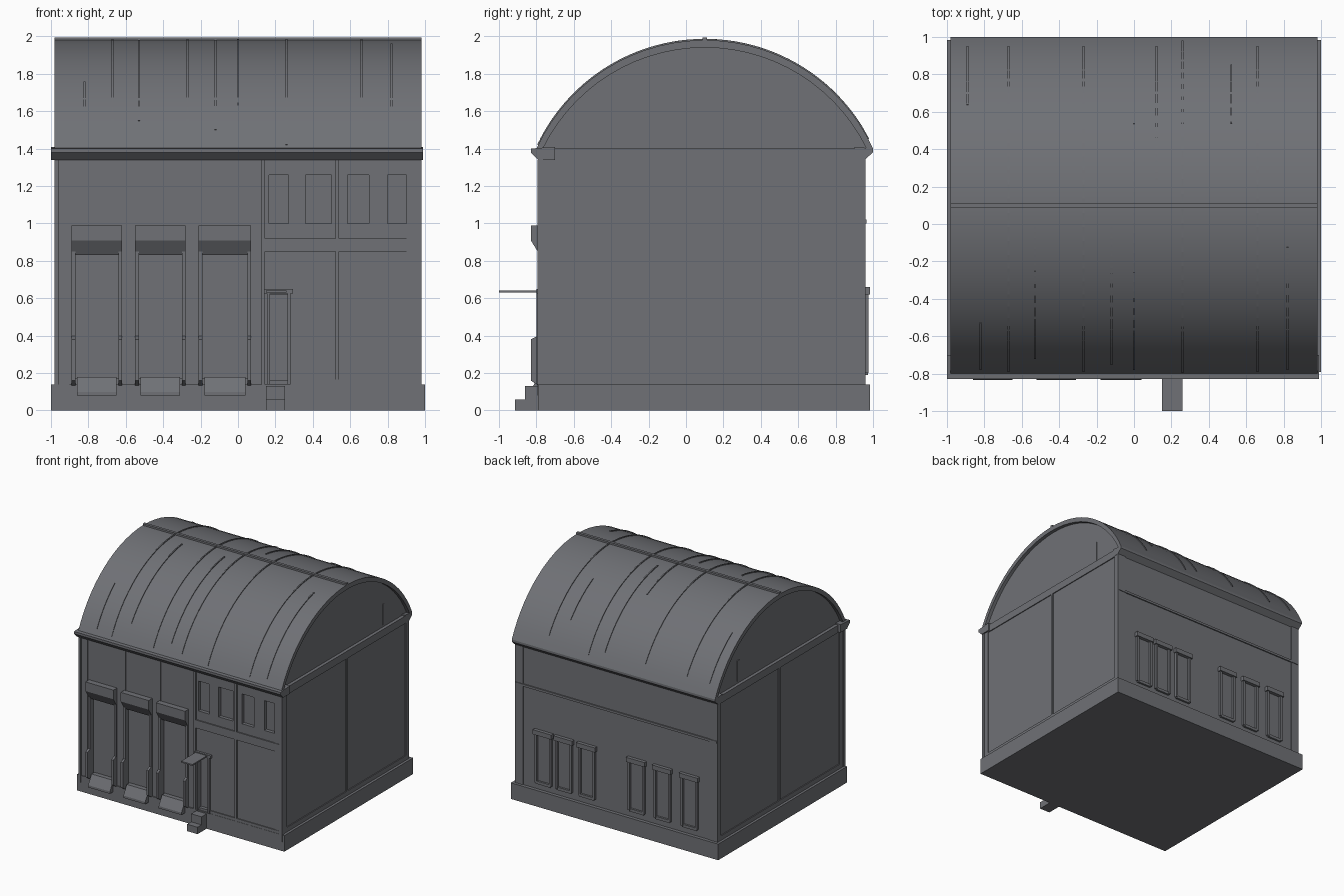
import bpy, bmesh, math
from mathutils import Vector

if "Cube" in bpy.data.objects:
    bpy.data.objects.remove(bpy.data.objects["Cube"])

grey = bpy.data.materials.new("slate_grey")
grey.use_nodes = True
COLOUR = (0.16, 0.165, 0.18, 1)
grey.diffuse_color = COLOUR
grey.node_tree.nodes["Principled BSDF"].inputs["Base Color"].default_value = COLOUR


def finish(name, bm):
    bmesh.ops.recalc_face_normals(bm, faces=bm.faces)
    mesh = bpy.data.meshes.new(name)
    bm.to_mesh(mesh)
    bm.free()
    mesh.materials.append(grey)
    ob = bpy.data.objects.new(name, mesh)
    bpy.context.collection.objects.link(ob)
    return ob


def box(name, x0, x1, y0, y1, z0, z1):
    bm = bmesh.new()
    bmesh.ops.create_cube(bm, size=1)
    for v in bm.verts:
        v.co = Vector(((x0 + x1) / 2 + v.co.x * (x1 - x0),
                       (y0 + y1) / 2 + v.co.y * (y1 - y0),
                       (z0 + z1) / 2 + v.co.z * (z1 - z0)))
    return finish(name, bm)


def extrude_x(name, outline, x0, x1):
    """Solid with a (y, z) outline running from x0 to x1."""
    bm = bmesh.new()
    face = bm.faces.new([bm.verts.new((x0, y, z)) for y, z in outline])
    out = bmesh.ops.extrude_face_region(bm, geom=[face])
    bmesh.ops.translate(bm, vec=(x1 - x0, 0, 0),
                        verts=[g for g in out["geom"] if isinstance(g, bmesh.types.BMVert)])
    return finish(name, bm)


def arc(half, rise, a=-1.0, b=1.0, steps=28):
    """Points along the barrel vault, between fractions a and b of its span."""
    pts = []
    for i in range(steps + 1):
        t = a + (b - a) * i / steps
        radius = (half * half + rise * rise) / (2 * rise)
        t_max = math.asin(half / radius)
        ang = t * t_max
        pts.append((RIDGE_Y + radius * math.sin(ang),
                    EAVE_Z + rise - radius + radius * math.cos(ang)))
    return pts


RIDGE_Y, EAVE_Z = 0.10, 1.40
FRONT, BACK, SIDE = -0.78, 0.955, 0.97

# Plinth and wall body
box("plinth", -1, 1, -0.79, 0.985, 0, 0.14)
walls = box("walls", -SIDE, SIDE, FRONT, BACK, 0.12, 1.38)

# Openings cut into the front wall
BAYS = [(-0.89, -0.62), (-0.55, -0.28), (-0.21, 0.07)]
WINDOWS = [(0.165, 0.27), (0.36, 0.50), (0.585, 0.70), (0.80, 0.925)]
cuts = [(a + 0.02, b - 0.02, 0.17, 0.90, 0.03) for a, b in BAYS]
cuts += [(a, b, 1.0, 1.26, 0.03) for a, b in WINDOWS]
cuts += [(0.17, 0.265, 0.16, 0.62, 0.03)]
for x0, x1, z0, z1, depth in cuts:
    cutter = box("cutter", x0, x1, FRONT - 0.1, FRONT + depth, z0, z1)
    cutter.hide_render = True
    mod = walls.modifiers.new("opening", "BOOLEAN")
    mod.operation, mod.solver, mod.object = "DIFFERENCE", "EXACT", cutter
    bpy.context.view_layer.objects.active = walls
    bpy.ops.object.modifier_apply(modifier=mod.name)
    bpy.data.objects.remove(cutter)

# Vaulted roof shell, gables and ridge strip
roof = extrude_x("roof", arc(0.90, 0.58) + arc(0.865, 0.54)[::-1], -0.98, 0.98)
extrude_x("gables", arc(0.88, 0.56), -0.95, 0.95)
box("ridge_strip", -0.98, 0.98, RIDGE_Y - 0.012, RIDGE_Y + 0.012, 1.96, 1.995)

# Raised seams across the roof: x, start and end fraction of the span
for x, a, b in [(-0.89, 0.5, 0.9), (-0.82, -0.95, -0.6), (-0.67, -0.97, 0.9),
                (-0.53, -0.85, -0.1), (-0.27, -0.97, 0.9), (-0.12, -0.9, -0.1),
                (0, -0.95, 0.4), (0.12, 0.1, 0.9), (0.26, -0.98, 0.95),
                (0.66, -0.97, 0.9), (0.82, -0.95, -0.2), (0.52, 0.4, 0.75)]:
    extrude_x("roof_seam", arc(0.905, 0.587, a, b) + arc(0.89, 0.57, a, b)[::-1],
              x - 0.005, x + 0.005)

# Eaves along front and back, and the tie band under each gable
extrude_x("front_eave", [(-0.70, 1.34), (-0.79, 1.34), (-0.83, 1.38), (-0.83, 1.40),
                         (-0.70, 1.41)], -1, 0.99)
extrude_x("back_eave", [(0.90, 1.34), (0.955, 1.34), (1.0, 1.38), (1.0, 1.40),
                        (0.90, 1.41)], -0.98, 0.98)
for s in (-1, 1):
    xs = sorted((s * 0.9, s * 0.978))
    box("gable_band", *xs, -0.78, 0.96, 1.335, 1.40)
    # Side wall framing
    for y0, y1 in [(-0.785, -0.72), (0.095, 0.115), (0.915, 0.96)]:
        box("side_post", *xs, y0, y1, 0.14, 1.34)
    box("side_sill", *xs, -0.78, 0.96, 0.14, 0.18)
    xs = sorted((s * 0.94, s * 0.956))
    box("gable_slot", *xs, 0.63, 0.655, 1.42, 1.60)
    xs = sorted((s * 0.96, s * 0.982))
    box("corner_post", *xs, -0.795, -0.765, 0.08, 1.34)

# Loading bays with sloping hoods, jambs and sills
for a, b in BAYS:
    extrude_x("bay_hood", [(FRONT + 0.03, 0.83), (FRONT, 0.83), (-0.83, 0.91),
                           (-0.83, 0.99), (FRONT + 0.03, 0.99)], a, b)
    for x in (a, b - 0.02):
        box("bay_jamb", x, x + 0.02, -0.795, -0.76, 0.16, 0.85)
        extrude_x("bay_guard", [(-0.77, 0.12), (-0.83, 0.16), (-0.83, 0.38),
                                (-0.77, 0.41)], x, x + 0.02)
    extrude_x("bay_sill", [(-0.75, 0.18), (-0.79, 0.18), (-0.835, 0.10), (-0.835, 0.08),
                           (-0.75, 0.08)], a + 0.03, b - 0.03)

# Front wall framing: panel joints, posts and the band under the windows
for x in (-0.54, -0.20):
    box("upper_joint", x - 0.004, x + 0.004, FRONT - 0.006, FRONT, 0.99, 1.34)
for x in (0.135, 0.53, 0.96):
    box("front_post", x - 0.009, x + 0.009, FRONT - 0.01, FRONT, 0.14, 1.34)
box("front_band", 0.14, 0.96, FRONT - 0.01, FRONT, 0.85, 0.92)
box("front_sill", 0.28, 0.96, FRONT - 0.008, FRONT, 0.14, 0.165)

# Entrance: frame, canopy and steps
for x in (0.155, 0.265):
    box("door_jamb", x, x + 0.015, -0.80, -0.76, 0.14, 0.63)
box("door_canopy", 0.15, 0.26, -1.0, -0.76, 0.63, 0.642)
box("door_lintel", 0.14, 0.295, -0.80, -0.76, 0.625, 0.65)
box("lower_step", 0.15, 0.25, -0.915, -0.78, 0, 0.06)
box("upper_step", 0.15, 0.25, -0.86, -0.78, 0.06, 0.13)

# Back wall: string course and windows with raised surrounds
box("back_course", -0.97, 0.97, BACK, BACK + 0.01, 1.0, 1.02)
for x in (0.70, 0.50, 0.28, -0.20, -0.45, -0.71):
    for s in (-1, 1):
        box("window_jamb", x + s * 0.07 - 0.01, x + s * 0.07 + 0.01, BACK - 0.01, 0.975, 0.20, 0.62)
    box("window_lintel", x - 0.09, x + 0.09, BACK - 0.01, 0.985, 0.62, 0.66)
    box("window_sill", x - 0.07, x + 0.07, BACK - 0.01, 0.972, 0.19, 0.215)

# Smooth the vault, keeping its rim sharp
bpy.ops.object.select_all(action="DESELECT")
roof.select_set(True)
bpy.context.view_layer.objects.active = roof
bpy.ops.object.shade_smooth_by_angle(angle=math.radians(30))
